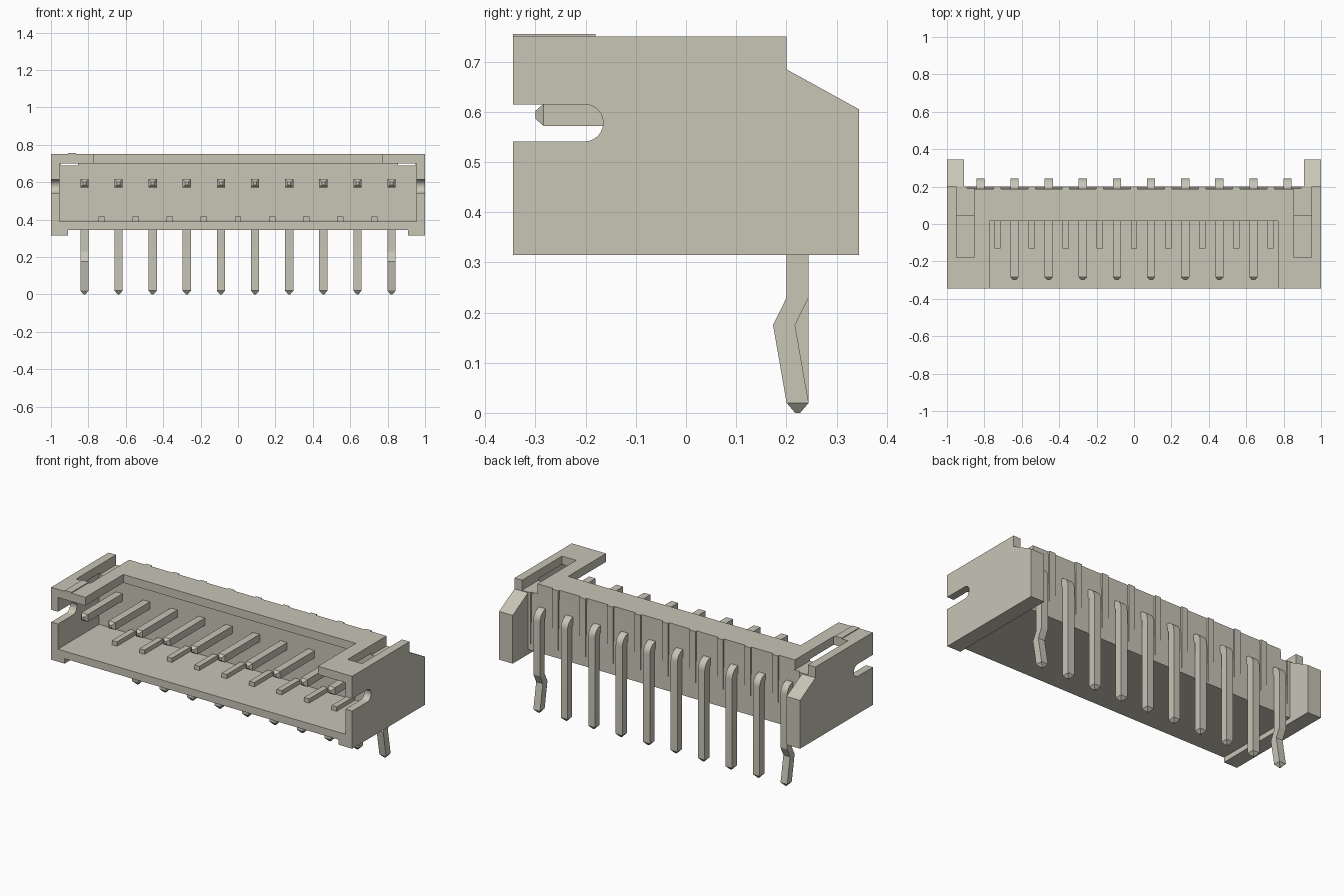
import bpy, bmesh, math
from mathutils import Vector

cube = bpy.data.objects.get("Cube")
if cube:
    bpy.data.objects.remove(cube, do_unlink=True)

mat = bpy.data.materials.new("warm grey plastic")
mat.use_nodes = True
colour = (0.58, 0.56, 0.47, 1)
mat.diffuse_color = colour
mat.node_tree.nodes["Principled BSDF"].inputs["Base Color"].default_value = colour

PITCH = 0.1825
COUNT = 10
HALF = 0.022


def finish(name, bm):
    bmesh.ops.recalc_face_normals(bm, faces=bm.faces)
    mesh = bpy.data.meshes.new(name)
    bm.to_mesh(mesh)
    bm.free()
    mesh.materials.append(mat)
    ob = bpy.data.objects.new(name, mesh)
    bpy.context.collection.objects.link(ob)
    return ob


def extrude(name, profile, x0, x1):
    """Side profile of (y, z) points drawn out from x0 to x1."""
    bm = bmesh.new()
    face = bm.faces.new([bm.verts.new((x0, y, z)) for y, z in profile])
    out = bmesh.ops.extrude_face_region(bm, geom=[face])
    moved = [v for v in out["geom"] if isinstance(v, bmesh.types.BMVert)]
    bmesh.ops.translate(bm, verts=moved, vec=(x1 - x0, 0, 0))
    return finish(name, bm)


def box(name, x0, x1, y0, y1, z0, z1):
    return extrude(name, [(y0, z0), (y1, z0), (y1, z1), (y0, z1)], x0, x1)


def activate(ob):
    bpy.ops.object.select_all(action="DESELECT")
    ob.select_set(True)
    bpy.context.view_layer.objects.active = ob


def cut(ob, cutter):
    cutter.hide_render = True
    mod = ob.modifiers.new("cut", "BOOLEAN")
    mod.operation, mod.solver, mod.object = "DIFFERENCE", "EXACT", cutter
    activate(ob)
    bpy.ops.object.modifier_apply(modifier=mod.name)
    bpy.data.objects.remove(cutter, do_unlink=True)


def smooth(ob):
    activate(ob)
    bpy.ops.object.shade_smooth_by_angle(angle=math.radians(20))


# Housing: full side outline, then carved
housing = extrude("housing", [(-0.345, 0.315), (0.345, 0.315), (0.345, 0.605),
                              (0.2, 0.685), (0.2, 0.75), (-0.345, 0.75)], -1, 1)
cut(housing, box("back_cutter", -0.91, 0.91, 0.2, 0.5, 0.2, 0.9))
cut(housing, box("underside_cutter", -0.91, 0.91, -0.5, 0.5, 0.2, 0.345))
cut(housing, box("cavity_cutter", -0.955, 0.955, -0.5, 0.045, 0.39, 0.70))
cut(housing, box("top_cutter", -0.773, 0.773, -0.5, 0.015, 0.6, 0.9))
for s in (-1, 1):
    xa, xb = sorted((s * 0.855, s * 0.95))
    cut(housing, box("slot_cutter", xa, xb, -0.18, 0.03, 0.6, 0.9))
    cut(housing, box("slot_back_cutter", xa, xb, 0.02, 0.25, 0.69, 0.9))

# Round-ended latch notches through both side walls
r, yc, zc = 0.037, -0.202, 0.578
arc = [(yc + r * math.cos(a), zc + r * math.sin(a))
       for a in (math.radians(-90 + 15 * i) for i in range(13))]
cut(housing, extrude("notch_cutter", [(-0.5, zc - r)] + arc + [(-0.5, zc + r)], -1.2, 1.2))

# Shallow bays in the back wall leave upright ribs between the pins
for i in range(COUNT):
    x = (i - (COUNT - 1) / 2) * PITCH
    w = PITCH / 2 - 0.02
    cut(housing, extrude("bay_cutter", [(0.186, 0.9), (0.19, 0.62), (0.2, 0.35),
                                        (0.25, 0.35), (0.25, 0.9)], x - w, x + w))
smooth(housing)

# Low ribs on the cavity floor
for i in range(COUNT - 1):
    x = (i - (COUNT - 2) / 2) * PITCH
    box("floor_rib", x - 0.017, x + 0.017, -0.13, 0.05, 0.385, 0.416)

# First-pin mark on the top
box("pin_one_mark", -0.91, -0.865, -0.345, -0.18, 0.748, 0.755)


def pin(name, x, kinked):
    """Square wire swept along stations of (y, z, across direction, half size)."""
    level, back, bend = 0.594, 0.2225, 0.04
    flat, down = Vector((0, 1)), Vector((1, 0))
    stations = [(-0.3, level, flat, 0.008), (-0.284, level, flat, HALF)]
    for i in range(9):
        a = math.radians(90 * (1 - i / 8))
        n = Vector((math.cos(a), math.sin(a)))
        stations.append((back - bend + bend * n.x, level - bend + bend * n.y, n, HALF))
    if kinked:
        stations += [(back, 0.23, down, HALF), (back - 0.027, 0.175, down, HALF)]
    stations += [(back, 0.02, down, HALF), (back, 0, down, 0.005)]

    bm = bmesh.new()
    rings = []
    for y, z, n, h in stations:
        rings.append([bm.verts.new((x + sx * min(h, HALF), y + sn * h * n.x, z + sn * h * n.y))
                      for sx, sn in ((-1, -1), (1, -1), (1, 1), (-1, 1))])
    for a, b in zip(rings, rings[1:]):
        for k in range(4):
            m = (k + 1) % 4
            bm.faces.new((a[k], a[m], b[m], b[k]))
    bm.faces.new(rings[0])
    bm.faces.new(rings[-1])
    smooth(finish(name, bm))


# Row of bent pins, the outermost two kinked for retention
for i in range(COUNT):
    pin("contact_pin", (i - (COUNT - 1) / 2) * PITCH, i in (0, COUNT - 1))
